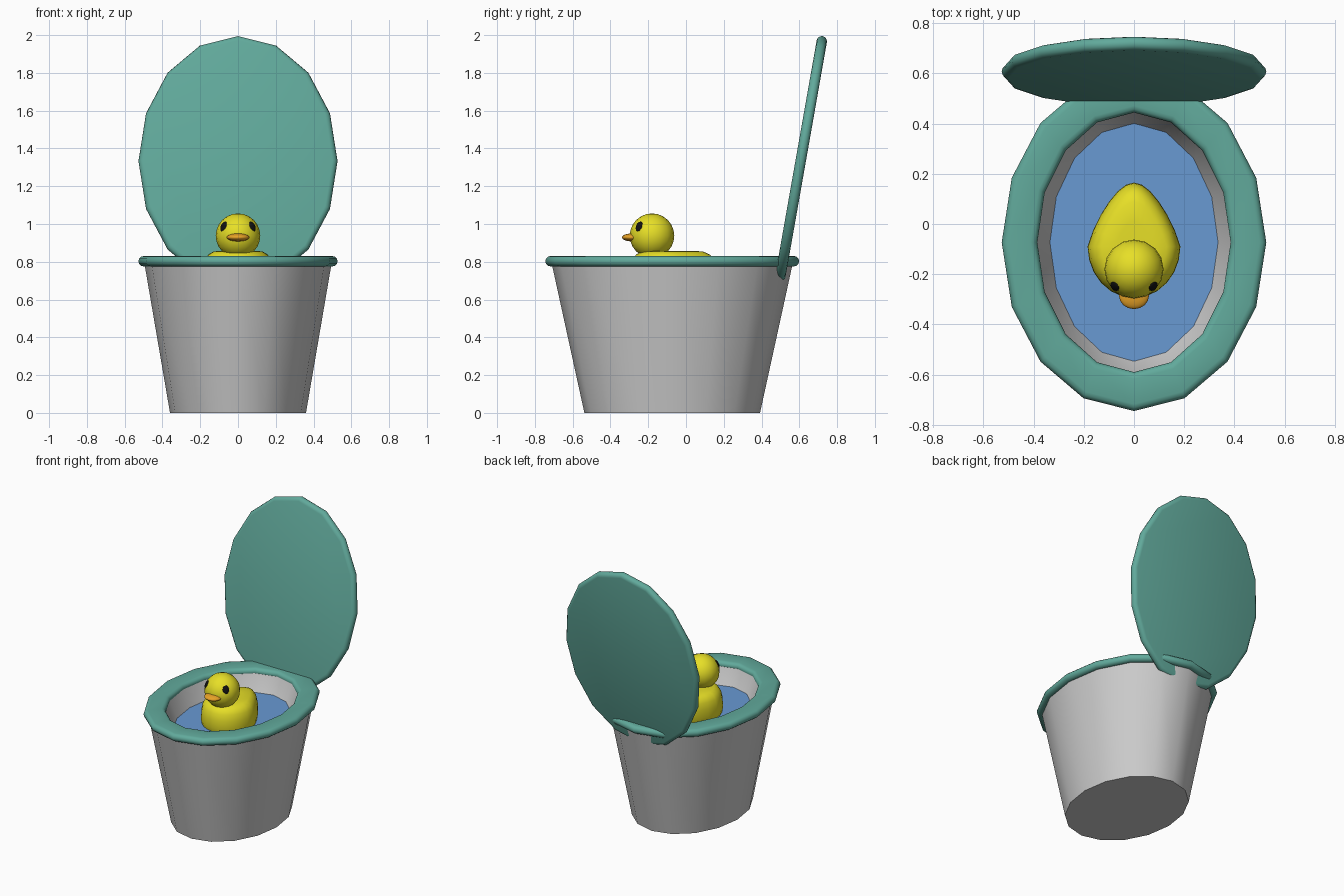
import bpy, bmesh, math
from mathutils import Vector

if "Cube" in bpy.data.objects:
    bpy.data.objects.remove(bpy.data.objects["Cube"])

SIDES = 16
CY = -0.073  # centre of the oval bowl


def material(name, rgb):
    m = bpy.data.materials.new(name)
    m.diffuse_color = (*rgb, 1)
    m.use_nodes = True
    m.node_tree.nodes["Principled BSDF"].inputs["Base Color"].default_value = m.diffuse_color
    return m


TEAL = material("teal", (0.12, 0.40, 0.33))
WATER = material("water_blue", (0.14, 0.32, 0.65))
YELLOW = material("yellow", (0.80, 0.74, 0.02))
ORANGE = material("orange", (0.80, 0.36, 0.02))
BLACK = material("black", (0.005, 0.005, 0.005))


def finish(obj, mat=None, angle=40):
    if mat:
        obj.data.materials.append(mat)
    bpy.ops.object.select_all(action='DESELECT')
    obj.select_set(True)
    bpy.context.view_layer.objects.active = obj
    bpy.ops.object.shade_smooth_by_angle(angle=math.radians(angle))
    return obj


def loft(name, loops, mat=None, closed=False, angle=40):
    """Skin a stack of point loops; cap both ends unless it closes on itself."""
    bm = bmesh.new()
    rings = [[bm.verts.new(p) for p in loop] for loop in loops]
    pairs = list(zip(rings, rings[1:]))
    if closed:
        pairs.append((rings[-1], rings[0]))
    for a, b in pairs:
        n = len(a)
        for i in range(n):
            j = (i + 1) % n
            bm.faces.new((a[i], a[j], b[j], b[i]))
    if not closed:
        bm.faces.new(rings[0])
        bm.faces.new(rings[-1])
    bmesh.ops.recalc_face_normals(bm, faces=bm.faces)
    me = bpy.data.meshes.new(name)
    bm.to_mesh(me)
    bm.free()
    obj = bpy.data.objects.new(name, me)
    bpy.context.collection.objects.link(obj)
    return finish(obj, mat, angle)


def oval(rx, ry, z):
    return [(rx * math.sin(i * math.tau / SIDES), ry * math.cos(i * math.tau / SIDES), z)
            for i in range(SIDES)]


def round_edge(rx, ry, r, inner=False):
    """Ovals that sweep a half-round edge; inner edges run back down."""
    out = []
    for k in range(7):
        t = -math.pi / 2 + math.pi * k / 6
        d = r * (math.cos(t) - 1)
        out.append(oval(rx - d, ry - d, -r * math.sin(t)) if inner
                   else oval(rx + d, ry + d, r * math.sin(t)))
    return out


def ball(name, loc, scale, mat, rot=None, segs=16, rings=12):
    bpy.ops.mesh.primitive_uv_sphere_add(segments=segs, ring_count=rings, radius=1, location=loc)
    obj = bpy.context.object
    obj.name = name
    obj.scale = scale
    if rot:
        obj.rotation_euler = rot
    return finish(obj, mat, 60)


# Bowl: tapered oval with a hollow basin
bowl = loft("bowl", [oval(0.36, 0.465, 0), oval(0.497, 0.64, 0.80),
                     oval(0.387, 0.52, 0.80), oval(0.335, 0.474, 0.68),
                     oval(0.29, 0.42, 0.60)])
bowl.location.y = CY

# Water surface
water = loft("water", [oval(0.325, 0.464, 0.65), oval(0.338, 0.477, 0.68)], WATER)
water.location.y = CY

# Seat ring
R = 0.0275
seat = loft("seat", round_edge(0.527, 0.672, R) + round_edge(0.385, 0.517, R, True), TEAL, closed=True)
seat.location = (0, CY, 0.803)

# Raised lid, leaning back
lid = loft("lid", round_edge(0.527, 0.672, R), TEAL)
lid.location = (0, 0.607, 1.333)
lid.rotation_euler.x = math.radians(80)


# Toy bird body: teardrop outline stacked with rounded shoulders
def drop(s, z):
    pts = []
    for i in range(24):
        t = i * math.tau / 24
        c = math.cos(t)
        y = 0.255 * c if c > 0 else 0.205 * c
        x = 0.185 * math.sin(t) * (1 - 0.35 * max(c, 0))
        pts.append((x * s, -0.09 + y * s, z))
    return pts


loft("bird_body", [drop(s, z) for s, z in (
    (0.55, 0.59), (0.8, 0.61), (0.94, 0.65), (1.0, 0.71), (0.99, 0.765),
    (0.94, 0.81), (0.85, 0.838), (0.7, 0.855), (0.4, 0.858))], YELLOW, angle=60)

# Head, beak and eyes
HEAD = Vector((0, -0.18, 0.938))
ball("bird_head", HEAD, (0.118,) * 3, YELLOW)
ball("bird_beak", (0, -0.285, 0.929), (0.06, 0.054, 0.021), ORANGE)
for side, label in ((-1, "left"), (1, "right")):
    out = Vector((side * 0.078, -0.07, 0.05)).normalized()
    ball(label + "_eye", HEAD + out * 0.112, (0.022, 0.029, 0.011), BLACK,
         out.to_track_quat('Z', 'Y').to_euler(), 12, 8)
